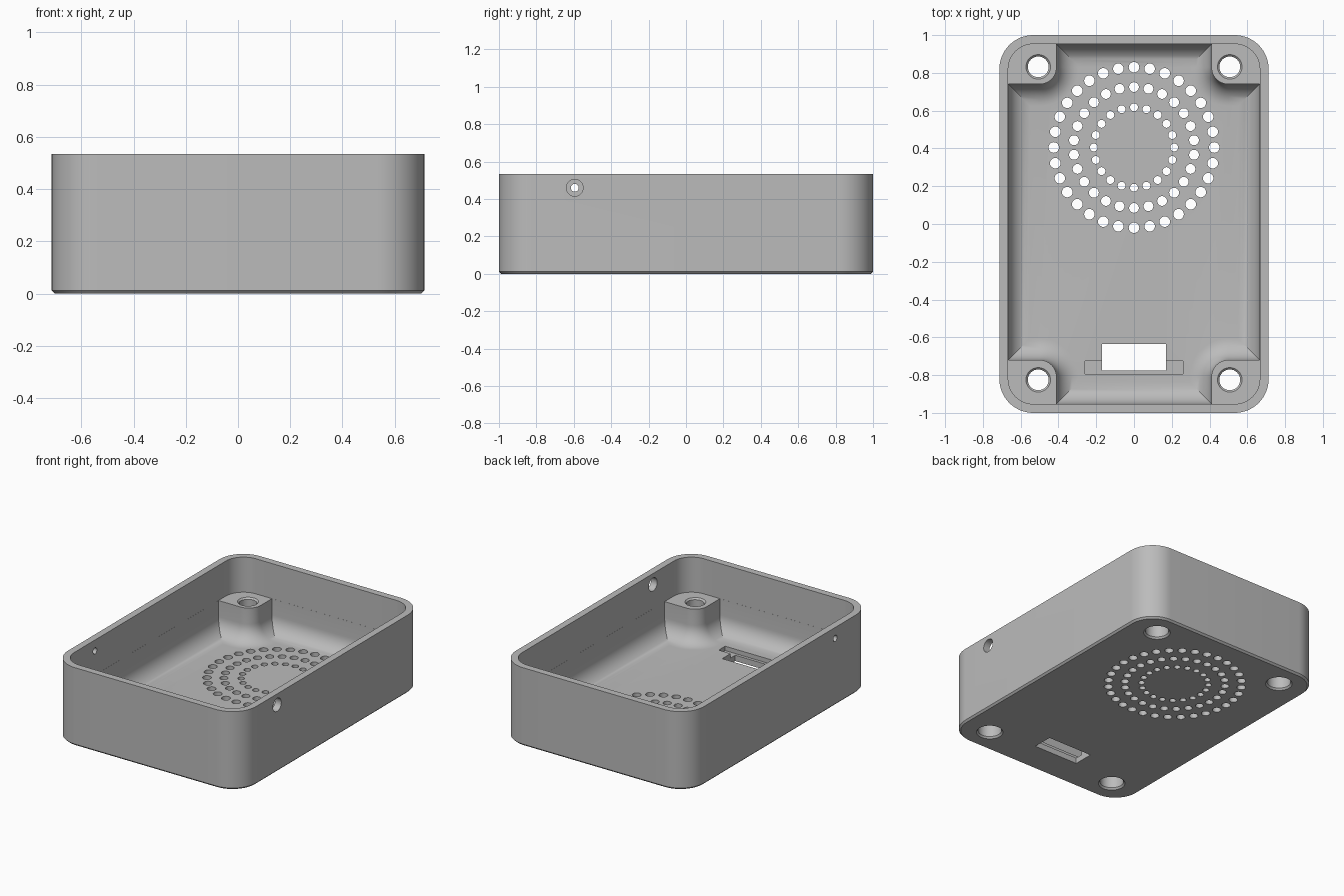
import bpy, bmesh, math

cube = bpy.data.objects.get("Cube")
if cube:
    bpy.data.objects.remove(cube, do_unlink=True)

# Main sizes
HX, HY, H, R = 0.713, 1.0, 0.535, 0.18
WALL, FLOOR, FILLET = 0.047, 0.07, 0.115
POST_TOP, POST_X, POST_R = 0.295, 0.41, 0.09
POST_Y = {1: 0.74, -1: 0.72}
SCREW_X, SCREW_Y = 0.507, {1: 0.832, -1: -0.825}


def arc(cx, cy, r, a0, a1, n):
    angles = [math.radians(a0 + (a1 - a0) * i / n) for i in range(n + 1)]
    return [(cx + r * math.cos(a), cy + r * math.sin(a)) for a in angles]


def rounded_rect(hx, hy, r, n=16):
    pts = []
    for k, (sx, sy) in enumerate([(1, 1), (-1, 1), (-1, -1), (1, -1)]):
        pts += arc(sx * (hx - r), sy * (hy - r), r, 90 * k, 90 * k + 90, n)
    return pts


def circle(cx, cy, r, n=32):
    return arc(cx, cy, r, 0, 360, n)[:-1]


def rect(x0, x1, y0, y1):
    return [(x1, y1), (x0, y1), (x0, y0), (x1, y0)]


def cavity_outline(d):
    """Floor outline with the four posts left out, inset by d."""
    x, y, px = HX - WALL - d - 0.0005, HY - WALL - d - 0.0005, POST_X - d
    pts = []
    for sx, sy in [(1, 1), (-1, 1), (-1, -1), (1, -1)]:
        py = POST_Y[sy] - d
        r = POST_R + d
        corner = [(x, py)] + arc(px + r, py + r, r, 270, 180, 12) + [(px, y)]
        corner = [(sx * a, sy * b) for a, b in corner]
        pts += corner if sx * sy > 0 else corner[::-1]
    return pts


def loft(bm, layers):
    """Closed solid through stacked outlines of equal point count."""
    rings = [[bm.verts.new((x, y, z)) for x, y in pts] for pts, z in layers]
    bm.faces.new(rings[0][::-1])
    bm.faces.new(rings[-1])
    for a, b in zip(rings, rings[1:]):
        for i in range(len(a)):
            j = (i + 1) % len(a)
            bm.faces.new((a[i], a[j], b[j], b[i]))


def make_object(name, solids):
    bm = bmesh.new()
    for layers in solids:
        loft(bm, layers)
    mesh = bpy.data.meshes.new(name)
    bm.to_mesh(mesh)
    bm.free()
    obj = bpy.data.objects.new(name, mesh)
    bpy.context.collection.objects.link(obj)
    return obj


# Outer block with a small chamfer underneath
C = 0.012
case = make_object("case_tray", [[
    (rounded_rect(HX - C, HY - C, R - C), 0),
    (rounded_rect(HX, HY, R), C),
    (rounded_rect(HX, HY, R), H)]])

# Upper cavity, down to the post tops
inner = rounded_rect(HX - WALL, HY - WALL, R - WALL)
cutters = [make_object("upper_cavity", [[(inner, POST_TOP), (inner, H + 0.1)]])]

# Lower cavity around the posts, filleted into the floor
layers = []
for i in range(11):
    a = math.radians(90 * (1 - i / 10))
    layers.append((cavity_outline(FILLET * (1 - math.cos(a))),
                   FLOOR + FILLET * (1 - math.sin(a))))
layers.append((cavity_outline(0), POST_TOP + 0.05))
cutters.append(make_object("lower_cavity", [layers]))

# Counterbored screw holes through the posts
profile = [(0.095, -0.012), (0.075, 0.012), (0.075, 0.2), (0.055, 0.2),
           (0.055, 0.285), (0.075, 0.305)]
cutters.append(make_object("screw_holes", [
    [(circle(sx * SCREW_X, SCREW_Y[sy], r), z) for r, z in profile]
    for sx in (1, -1) for sy in (1, -1)]))

# Three rings of speaker holes
holes = []
for ring, count, radius in [(0.425, 32, 0.028), (0.32, 26, 0.026), (0.213, 20, 0.021)]:
    for k in range(count):
        a = math.pi / 2 + math.tau * k / count
        pts = circle(ring * math.cos(a), 0.405 + ring * math.sin(a), radius, 20)
        holes.append([(pts, -0.05), (pts, FLOOR + 0.003)])
cutters.append(make_object("speaker_holes", holes))

# Switch slot and its shallow seat in the floor
slot = rect(-0.17, 0.17, -0.775, -0.635)
seat = rect(-0.26, 0.26, -0.795, -0.725)
cutters.append(make_object("switch_slot", [[(slot, -0.05), (slot, FLOOR + 0.05)]]))
cutters.append(make_object("switch_seat", [[(seat, FLOOR - 0.03), (seat, FLOOR + 0.06)]]))

# Side wall holes: large on the left, small on the right
for name, side, radius in [("left_hole", 1, 0.045), ("right_hole", -1, 0.021)]:
    pts = circle(0, 0, radius)
    hole = make_object(name, [[(pts, -0.1), (pts, 0.1)]])
    hole.rotation_euler.y = math.pi / 2
    hole.location = (side * (HX - WALL / 2), -0.595, 0.46)
    cutters.append(hole)

# Cut everything out of the block
bpy.ops.object.select_all(action='DESELECT')
bpy.context.view_layer.objects.active = case
case.select_set(True)
for cutter in cutters:
    cutter.hide_render = True
    mod = case.modifiers.new(cutter.name, 'BOOLEAN')
    mod.operation = 'DIFFERENCE'
    mod.solver = 'EXACT'
    mod.object = cutter
    bpy.ops.object.modifier_apply(modifier=mod.name)
for cutter in cutters:
    bpy.data.objects.remove(cutter, do_unlink=True)

# Plain grey plastic
grey = bpy.data.materials.new("grey_plastic")
grey.use_nodes = True
colour = (0.5, 0.5, 0.5, 1)
grey.diffuse_color = colour
grey.node_tree.nodes["Principled BSDF"].inputs["Base Color"].default_value = colour
case.data.materials.clear()
case.data.materials.append(grey)
bpy.ops.object.shade_smooth_by_angle(angle=math.radians(30))
